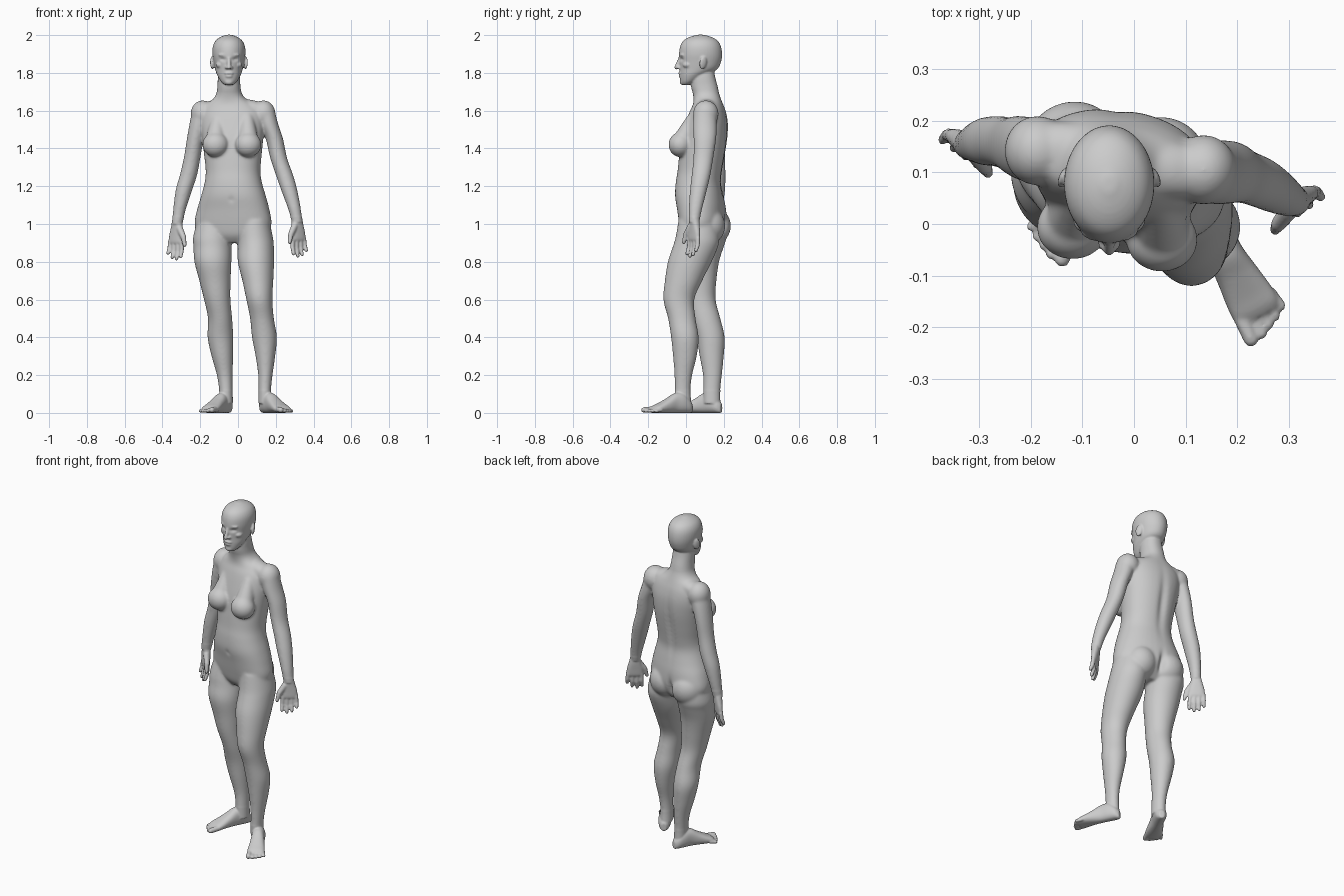
import bpy, bmesh, math
from mathutils import Vector, Matrix

bm = bmesh.new()


def spline(rows, sub=4):
    """Smoothly interpolate rows of numbers (Catmull-Rom)."""
    out = []
    for i in range(len(rows) - 1):
        p = [Vector(rows[min(max(i + k, 0), len(rows) - 1)]) for k in (-1, 0, 1, 2)]
        for s in range(sub):
            t = s / sub
            out.append(0.5 * (2 * p[1] + (p[2] - p[0]) * t + (2 * p[0] - 5 * p[1] + 4 * p[2] - p[3]) * t * t
                              + (3 * p[1] - p[0] - 3 * p[2] + p[3]) * t ** 3))
    return out + [Vector(rows[-1])]


def loft(rows, matrix=Matrix(), yaws=None, n=2.0, seg=40, smooth=True):
    """Closed skin over oval rings (z, cx, cy, rx, ry)."""
    if yaws:
        rows = [tuple(r) + (y,) for r, y in zip(rows, yaws)]
    else:
        rows = [tuple(r) + (0,) for r in rows]
    rings = []
    for z, cx, cy, rx, ry, yaw in (spline(rows) if smooth else rows):
        rot = Matrix.Rotation(math.radians(yaw), 3, 'Z')
        ring = []
        for k in range(seg):
            c, s = math.cos(2 * math.pi * k / seg), math.sin(2 * math.pi * k / seg)
            v = rot @ Vector((rx * math.copysign(abs(c) ** (2 / n), c), ry * math.copysign(abs(s) ** (2 / n), s), 0))
            ring.append(bm.verts.new(matrix @ (v + Vector((cx, cy, z)))))
        rings.append(ring)
    for a, b in zip(rings, rings[1:]):
        for k in range(seg):
            bm.faces.new((a[k], a[(k + 1) % seg], b[(k + 1) % seg], b[k]))
    bm.faces.new(rings[0][::-1])
    bm.faces.new(rings[-1])


def blob(c, r, rot=(0, 0, 0)):
    m = Matrix.Translation(c)
    for a, ax in zip(rot, 'XYZ'):
        m = m @ Matrix.Rotation(math.radians(a), 4, ax)
    bmesh.ops.create_uvsphere(bm, u_segments=28, v_segments=18, radius=1, matrix=m @ Matrix.Diagonal((*r, 1)))


def capsule(a, b, ra, rb, m=Matrix()):
    """Round-ended tapered rod from a to b."""
    a, b = m @ Vector(a), m @ Vector(b)
    d = b - a
    frame = Matrix.Translation(a) @ d.to_track_quat('Z', 'Y').to_matrix().to_4x4()
    ang = [math.radians(x) for x in (5, 30, 60, 90)]
    rows = [(-ra * math.cos(t), 0, 0, ra * math.sin(t), ra * math.sin(t)) for t in ang]
    rows += [(d.length + rb * math.cos(t), 0, 0, rb * math.sin(t), rb * math.sin(t)) for t in ang[::-1]]
    loft(rows, frame, seg=16, smooth=False)


# Torso and neck, twisted at the hips
loft([(.90, -.025, .08, .10, .06), (.94, -.025, .085, .175, .095), (1.00, -.026, .09, .207, .115),
      (1.08, -.025, .082, .193, .122), (1.15, -.024, .07, .172, .124), (1.22, -.025, .066, .152, .118),
      (1.28, -.026, .074, .145, .117), (1.36, -.027, .085, .152, .12), (1.45, -.028, .098, .162, .12),
      (1.53, -.03, .11, .17, .11), (1.59, -.034, .115, .165, .095), (1.63, -.04, .117, .135, .08),
      (1.66, -.044, .113, .09, .073), (1.69, -.047, .106, .068, .07), (1.73, -.048, .097, .061, .07),
      (1.78, -.048, .09, .058, .064), (1.84, -.048, .09, .05, .055)],
     yaws=[-14] * 4 + [-12, -10, -9] + [-8] * 4 + [-6, -4, 0, 0, 0, 0], n=2.2)

# Buttocks, breasts, shoulders
blob((-.115, .142, .99), (.097, .096, .10))
blob((.052, .112, .99), (.093, .096, .10))
for x, y in ((.054, -.03), (-.119, -.006)):
    blob((x, y, 1.42), (.07, .063, .066))
    capsule((x * .9, y + .07, 1.56), (x, y + .012, 1.44), .035, .055)
for x, y, s in ((-.187, .142, -1), (.135, .105, 1)):
    blob((x, y, 1.583), (.064, .068, .072))
    blob((x - s * .065, y, 1.613), (.105, .055, .044), (0, s * 12, -8))

# Arms
loft([(1.60, -.192, .14, .05, .058), (1.53, -.207, .145, .05, .063), (1.45, -.226, .15, .045, .06),
      (1.35, -.243, .155, .044, .052), (1.26, -.262, .16, .046, .05), (1.18, -.286, .16, .044, .047),
      (1.08, -.309, .157, .034, .037), (1.00, -.322, .153, .028, .027)])
loft([(1.60, .145, .10, .05, .058), (1.53, .163, .10, .05, .063), (1.45, .193, .10, .046, .06),
      (1.35, .215, .092, .045, .053), (1.26, .246, .08, .046, .05), (1.18, .271, .066, .043, .045),
      (1.08, .299, .05, .034, .036), (1.01, .313, .043, .028, .027)])


# Hands: local x runs from thumb to little finger
def hand(pos, side, yaw):
    m = Matrix.Translation(pos) @ Matrix.Rotation(math.radians(yaw), 4, 'Z') @ Matrix.Diagonal((side, 1, 1, 1))
    loft([(.02, 0, 0, .026, .024), (-.02, .002, 0, .034, .022), (-.06, .003, -.002, .044, .019),
          (-.095, .003, -.004, .046, .016), (-.108, .003, -.004, .04, .01)], m, n=2.4)
    for k, length in enumerate((.078, .09, .082, .06)):
        x = -.033 + .0245 * k
        mid = (x * 1.08, -.008, -.095 - length * .55)
        capsule((x, -.004, -.09), mid, .0125, .0115, m)
        capsule(mid, (x * 1.12, -.02, -.095 - length), .0115, .0095, m)
    capsule((-.02, -.006, -.025), (-.052, -.016, -.07), .018, .015, m)
    capsule((-.052, -.016, -.07), (-.064, -.022, -.112), .0145, .010, m)


hand((-.322, .153, 1.0), -1, -35)
hand((.313, .043, 1.015), 1, 35)

# Legs
loft([(1.02, -.125, .115, .09, .10), (.93, -.136, .105, .102, .11), (.88, -.135, .094, .101, .106),
      (.80, -.133, .075, .098, .10), (.70, -.122, .075, .083, .086), (.60, -.11, .08, .070, .077),
      (.50, -.095, .105, .064, .077), (.40, -.093, .13, .068, .075), (.30, -.083, .136, .057, .064),
      (.20, -.070, .14, .042, .050), (.12, -.064, .137, .036, .045), (.05, -.062, .137, .035, .045)])
loft([(1.02, .08, .06, .085, .10), (.93, .09, .06, .095, .115), (.88, .094, .05, .096, .12),
      (.80, .095, .02, .096, .116), (.70, .105, -.013, .082, .099), (.60, .113, -.038, .069, .082),
      (.50, .127, -.022, .063, .073), (.40, .14, -.006, .066, .073), (.30, .145, -.006, .052, .063),
      (.20, .145, -.014, .038, .047), (.12, .142, -.018, .033, .042), (.05, .142, -.015, .034, .043)])


# Feet: rings run from heel to ball, then toes; local x points outwards
def foot(heel, toe, side):
    f = (Vector((*toe, 0)) - Vector((*heel, 0))).normalized()
    out = Vector((-f.y, f.x, 0)) * side
    m = Matrix.Translation((*heel, 0)) @ Matrix((out, (0, 0, 1), f)).transposed().to_4x4()
    rows = [(-.008, 0, .014, .024), (.012, 0, .030, .036), (.05, 0, .036, .052), (.095, 0, .036, .052),
            (.14, .002, .041, .039), (.185, .003, .047, .027), (.215, .003, .048, .020), (.232, .002, .042, .014)]
    loft([(s, x, h, w, h) for s, x, w, h in rows], m, n=2.3)
    for k, (end, r) in enumerate(((.262, .0155), (.262, .0115), (.253, .011), (.244, .0105), (.232, .010))):
        x = -.032 + .0195 * k + (.004 if k else 0)
        capsule((x * .9, r + .005, .20), (x, r, end), r, r * .95, m)


foot((-.05, .18), (-.168, -.055), -1)
foot((.133, .024), (.253, -.205), 1)

# Head and face
HX = -.048
loft([(1.737, HX, -.002, .024, .020), (1.755, HX, .014, .043, .044), (1.79, HX, .040, .063, .073),
      (1.82, HX, .066, .073, .100), (1.86, HX, .075, .081, .111), (1.90, HX, .077, .087, .114),
      (1.94, HX, .077, .085, .108), (1.97, HX, .077, .071, .091), (1.99, HX, .077, .045, .058),
      (2.002, HX, .077, .012, .015)])
capsule((HX, -.03, 1.885), (HX, -.05, 1.829), .008, .0115)
blob((HX, -.016, 1.752), (.024, .017, .017))
blob((HX, -.026, 1.797), (.026, .016, .009))
blob((HX, -.024, 1.783), (.022, .016, .009))
for s in (-1, 1):
    blob((HX + s * .013, -.038, 1.828), (.009, .012, .008))
    blob((HX + s * .032, -.018, 1.895), (.026, .014, .009), (0, 0, s * 20))
    blob((HX + s * .044, .008, 1.842), (.026, .026, .018))
    blob((HX + s * .088, .09, 1.853), (.009, .021, .034), (-12, 0, s * 25))

# Fuse every part into one skin
bmesh.ops.recalc_face_normals(bm, faces=bm.faces)
mesh = bpy.data.meshes.new("body")
bm.to_mesh(mesh)
bm.free()
body = bpy.data.objects.new("body", mesh)
bpy.context.collection.objects.link(body)
bpy.context.view_layer.objects.active = body
body.select_set(True)
mod = body.modifiers.new("fuse", 'REMESH')
mod.mode, mod.voxel_size = 'VOXEL', .005
bpy.ops.object.modifier_apply(modifier="fuse")

# Soft hollows: eyes, mouth line, spine, cleft, navel (centre, spread, push)
dents = [((HX, -.04, 1.790), (.022, .02, .003), .005), ((-.034, .21, 1.36), (.02, .06, .16), -.014),
         ((-.036, .21, .98), (.013, .05, .055), -.03), ((-.035, -.05, 1.13), (.009, .03, .012), .008)]
dents += [((HX + s * .033, -.03, 1.872), (.017, .03, .009), .010) for s in (-1, 1)]
soft = []
for v in body.data.vertices:
    for c, r, push in dents:
        q = sum(((v.co[i] - c[i]) / r[i]) ** 2 for i in range(3))
        if q < 8:
            v.co.y += push * math.exp(-q)
    is_hand = v.co.z < 1.04 and (v.co.x > .215 or v.co.x < -.25)
    if .12 < v.co.z < 1.70 and not is_hand:
        soft.append(v.index)

# Blend the joins strongly on trunk and limbs, lightly on face, hands and feet
body.vertex_groups.new(name="trunk").add(soft, 1, 'REPLACE')
for name, group, count in (("blend", "trunk", 30), ("polish", "", 3)):
    mod = body.modifiers.new(name, 'SMOOTH')
    mod.factor, mod.iterations, mod.vertex_group = .5, count, group
bpy.ops.object.shade_smooth()
